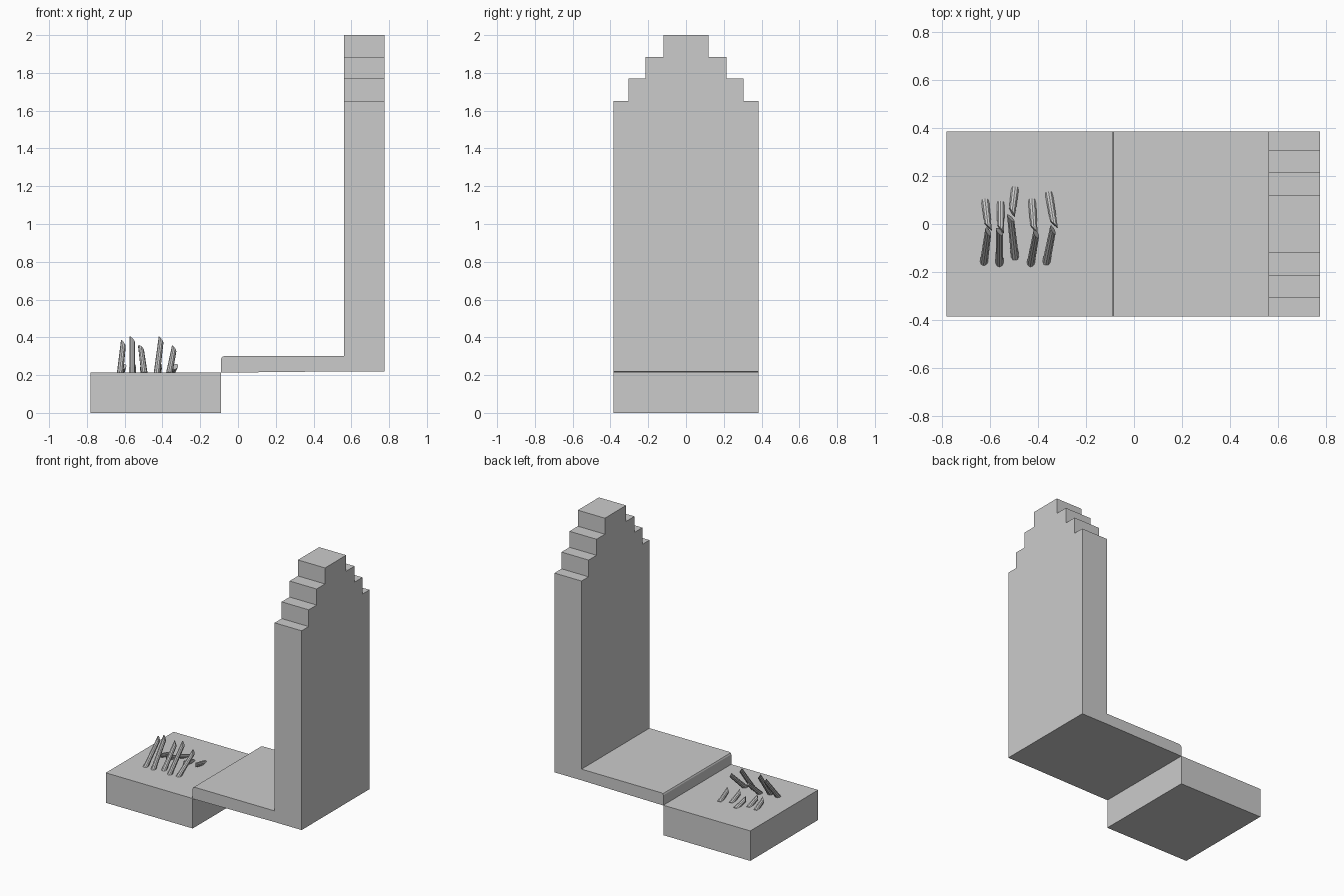
import bpy, bmesh
from mathutils import Vector

if "Cube" in bpy.data.objects:
    bpy.data.objects.remove(bpy.data.objects["Cube"])


def extrude_profile(name, pts, axis, lo, hi):
    """Prism from a 2D profile; axis 'x' uses (y, z) points, axis 'y' uses (x, z)."""
    def place(p, d):
        return (d, p[0], p[1]) if axis == 'x' else (p[0], d, p[1])
    bm = bmesh.new()
    face = bm.faces.new([bm.verts.new(place(p, lo)) for p in pts])
    new = bmesh.ops.extrude_face_region(bm, geom=[face])['geom']
    shift = Vector((hi - lo, 0, 0)) if axis == 'x' else Vector((0, hi - lo, 0))
    bmesh.ops.translate(bm, verts=[g for g in new if isinstance(g, bmesh.types.BMVert)], vec=shift)
    bmesh.ops.recalc_face_normals(bm, faces=bm.faces)
    return finish(name, bm)


def finish(name, bm):
    mesh = bpy.data.meshes.new(name)
    bm.to_mesh(mesh)
    bm.free()
    obj = bpy.data.objects.new(name, mesh)
    bpy.context.collection.objects.link(obj)
    return obj


def stake(name, base, tip, radius=0.017):
    """Round stick from base to tip with an obliquely cut end."""
    base, tip = Vector(base), Vector(tip)
    d = tip - base
    bm = bmesh.new()
    bmesh.ops.create_cone(bm, cap_ends=True, segments=10, radius1=radius,
                          radius2=radius * 0.85, depth=d.length)
    for v in bm.verts:
        if v.co.z > 0:
            v.co.z += 1.3 * v.co.x - 0.02
    rot = d.to_track_quat('Z', 'Y').to_matrix().to_4x4()
    bm.transform(rot)
    bmesh.ops.translate(bm, verts=bm.verts, vec=(base + tip) / 2)
    obj = finish(name, bm)
    for o in bpy.context.selected_objects:
        o.select_set(False)
    obj.select_set(True)
    bpy.context.view_layer.objects.active = obj
    bpy.ops.object.shade_smooth_by_angle()
    return obj


W = 0.385

# Soil block at the foot
extrude_profile("soil_block", [(-0.78, 0), (-0.09, 0), (-0.09, 0.215), (-0.78, 0.215)], 'y', -W, W)

# Raised slab with a softened front lip
extrude_profile("grave_slab", [(-0.09, 0.213), (0.56, 0.22), (0.56, 0.30), (-0.075, 0.30),
                               (-0.085, 0.296), (-0.09, 0.286)], 'y', -W, W)

# Headstone with stepped crown, profile mirrored about y = 0
half = [(W, 0.22), (W, 1.65), (0.305, 1.65), (0.305, 1.77), (0.215, 1.77),
        (0.215, 1.885), (0.12, 1.885), (0.12, 2.0)]
extrude_profile("headstone", half + [(-y, z) for y, z in reversed(half)], 'x', 0.56, 0.775)

# Tall stakes leaning backward: base x, base y, tip x, tip y, tip z
tall = [(-0.625, -0.16, -0.605, -0.02, 0.385),
        (-0.56, -0.165, -0.56, -0.02, 0.405),
        (-0.495, -0.14, -0.515, 0.04, 0.355),
        (-0.43, -0.165, -0.405, -0.03, 0.405),
        (-0.365, -0.16, -0.335, -0.01, 0.355)]
for i, (bx, by, tx, ty, tz) in enumerate(tall):
    stake(f"tall_stake_{i + 1}", (bx, by, 0.205), (tx, ty, tz))

# Low stakes leaning forward out of the soil
low = [(-0.62, 0.10, -0.605, -0.03),
       (-0.555, 0.09, -0.555, -0.04),
       (-0.495, 0.15, -0.51, 0.03),
       (-0.425, 0.10, -0.415, -0.04),
       (-0.355, 0.13, -0.33, -0.02)]
for i, (bx, by, tx, ty) in enumerate(low):
    stake(f"low_stake_{i + 1}", (bx, by, 0.205), (tx, ty, 0.25))
